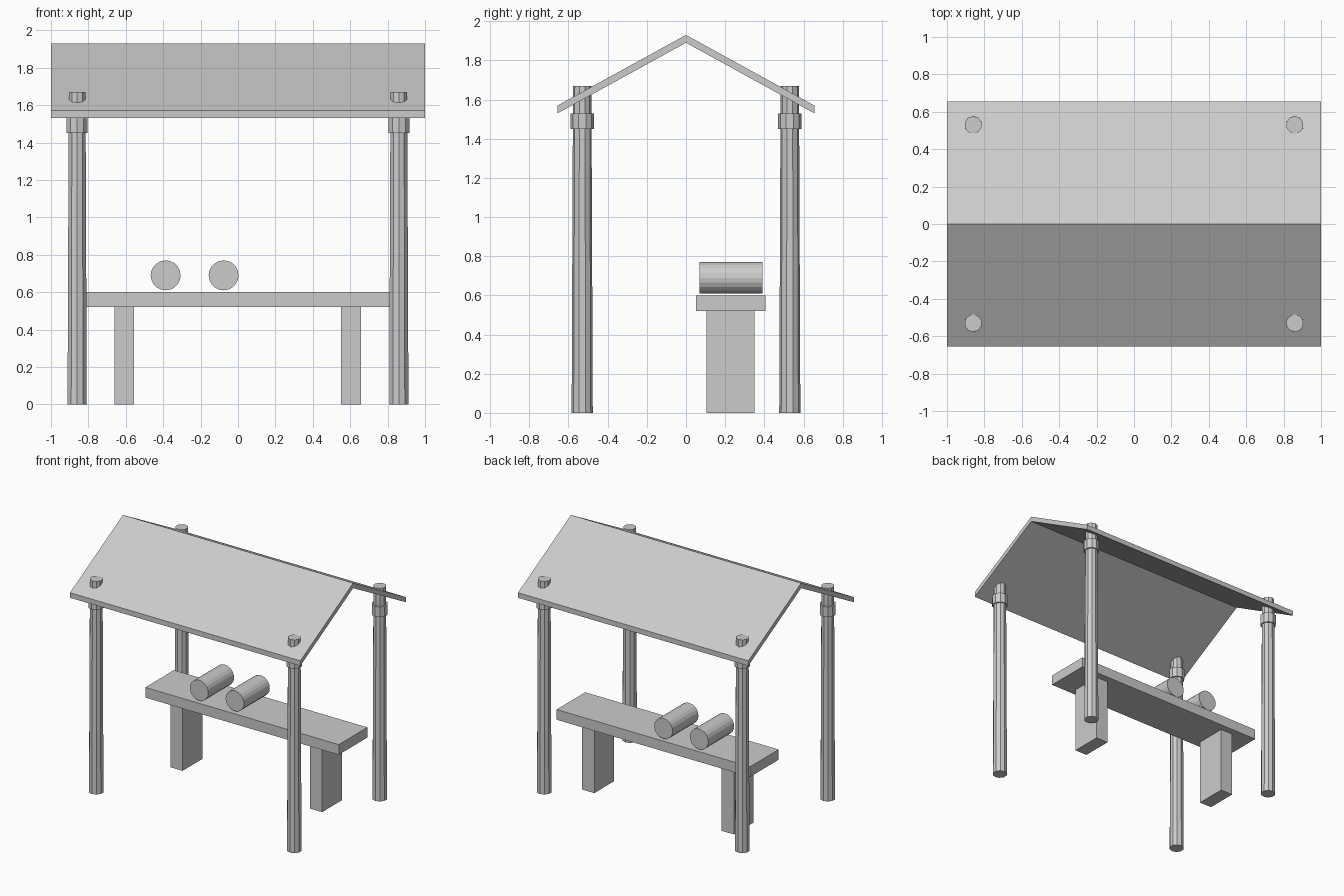
import bpy
import bmesh
from math import pi
from mathutils import Matrix, Vector

cube = bpy.data.objects.get("Cube")
if cube:
    bpy.data.objects.remove(cube, do_unlink=True)

# Single plain colour
grey = bpy.data.materials.new("plain_grey")
grey.use_nodes = True
grey.diffuse_color = (0.6, 0.6, 0.6, 1)
grey.node_tree.nodes["Principled BSDF"].inputs["Base Color"].default_value = (0.6, 0.6, 0.6, 1)


def finish(name, bm):
    bmesh.ops.recalc_face_normals(bm, faces=bm.faces)
    mesh = bpy.data.meshes.new(name)
    bm.to_mesh(mesh)
    bm.free()
    mesh.materials.append(grey)
    obj = bpy.data.objects.new(name, mesh)
    bpy.context.collection.objects.link(obj)
    return obj


def box(name, low, high):
    low, high = Vector(low), Vector(high)
    bm = bmesh.new()
    bmesh.ops.create_cube(bm, size=1, matrix=Matrix.Translation((low + high) / 2)
                          @ Matrix.Diagonal((high - low).to_4d()))
    return finish(name, bm)


def cylinder(name, centre, r1, r2, depth, sides, turn=Matrix()):
    bm = bmesh.new()
    bmesh.ops.create_cone(bm, cap_ends=True, segments=sides, radius1=r1, radius2=r2,
                          depth=depth, matrix=Matrix.Translation(centre) @ turn)
    return finish(name, bm)


# Gabled roof: a bent sheet with vertical eave edges
profile = [(-0.655, 1.53), (0, 1.89), (0.655, 1.53), (0.655, 1.57), (0, 1.93), (-0.655, 1.57)]
bm = bmesh.new()
rings = [[bm.verts.new((x, y, z)) for y, z in profile] for x in (-1, 1)]
for i in range(6):
    j = (i + 1) % 6
    bm.faces.new((rings[0][i], rings[0][j], rings[1][j], rings[1][i]))
for ring in rings:
    bm.faces.new((ring[0], ring[1], ring[4], ring[5]))
    bm.faces.new((ring[1], ring[2], ring[3], ring[4]))
finish("roof", bm)

# Four tapered posts with collars, poking through the roof
for x, side in ((-0.86, "right"), (0.86, "left")):
    for y, end in ((-0.53, "front"), (0.53, "back")):
        cylinder(f"{end}_{side}_post", (x, y, 0.835), 0.054, 0.047, 1.67, 10)
        cylinder(f"{end}_{side}_collar", (x, y, 1.49), 0.059, 0.059, 0.08, 10)

# Counter on two slab legs
box("counter_top", (-0.84, 0.05, 0.52), (0.84, 0.405, 0.6))
for x, side in ((-0.608, "right"), (0.604, "left")):
    box(f"{side}_counter_leg", (x - 0.053, 0.105, 0), (x + 0.053, 0.35, 0.52))

# Two rolls lying on the counter
for n, x in enumerate((-0.387, -0.077), 1):
    cylinder(f"roll_{n}", (x, 0.23, 0.69), 0.08, 0.08, 0.32, 20, Matrix.Rotation(pi / 2, 4, "X"))
